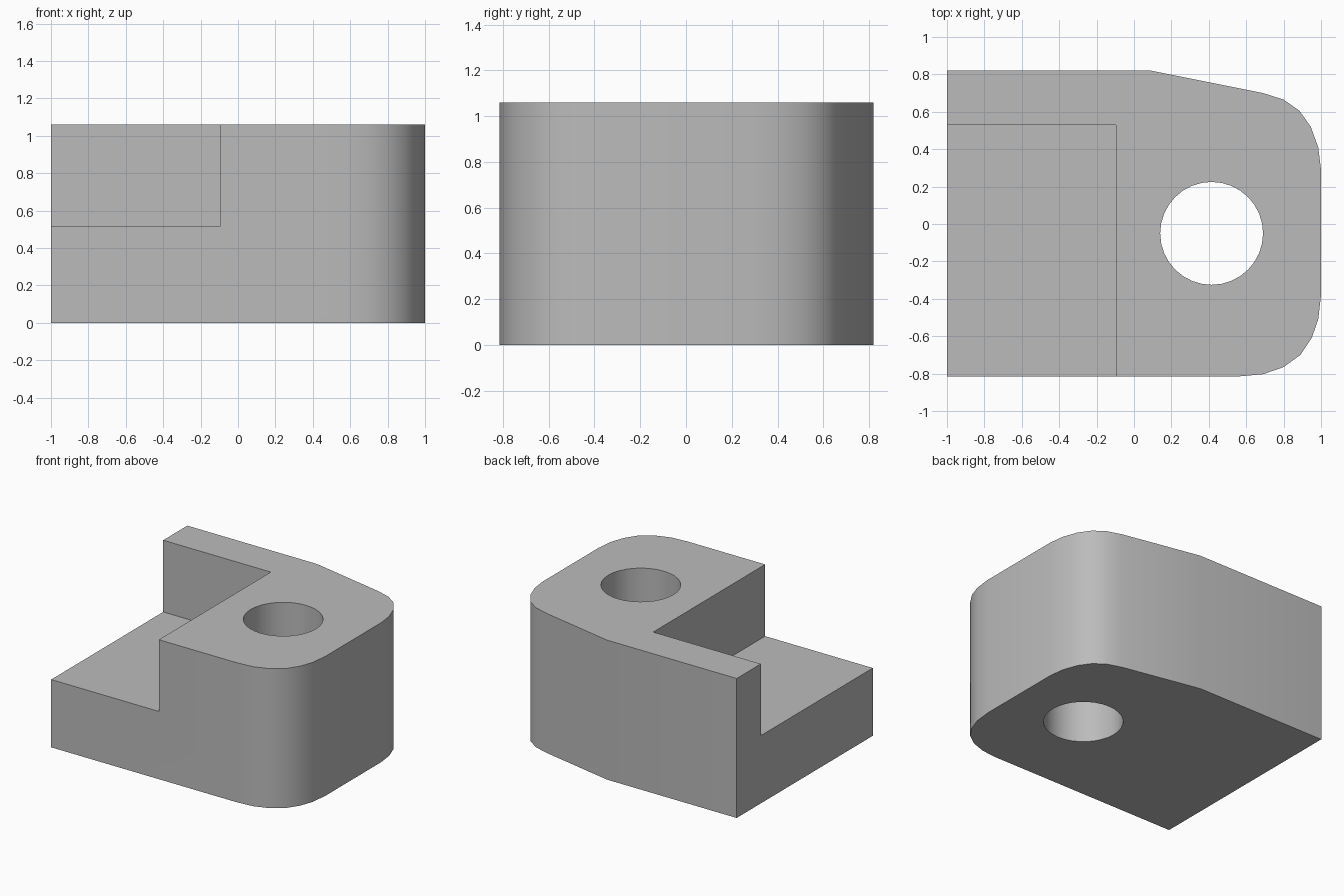
import bpy, bmesh, math

cube = bpy.data.objects.get("Cube")
if cube:
    bpy.data.objects.remove(cube, do_unlink=True)

HEIGHT = 1.06

grey = bpy.data.materials.new("plain grey")
grey.use_nodes = True
colour = (0.5, 0.5, 0.5, 1)
grey.diffuse_color = colour
grey.node_tree.nodes["Principled BSDF"].inputs["Base Color"].default_value = colour


def prism(name, outline, bottom, top):
    """Extrude a counter-clockwise outline between two heights."""
    bm = bmesh.new()
    base = bm.faces.new([bm.verts.new((x, y, bottom)) for x, y in outline])
    new = bmesh.ops.extrude_face_region(bm, geom=[base], use_keep_orig=True)["geom"]
    for v in new:
        if isinstance(v, bmesh.types.BMVert):
            v.co.z = top
    bmesh.ops.recalc_face_normals(bm, faces=bm.faces)
    mesh = bpy.data.meshes.new(name)
    bm.to_mesh(mesh)
    bm.free()
    mesh.materials.append(grey)
    obj = bpy.data.objects.new(name, mesh)
    bpy.context.collection.objects.link(obj)
    return obj


def cut(target, cutter):
    """Subtract the cutter from the target and discard it."""
    cutter.hide_render = True
    mod = target.modifiers.new("cut", "BOOLEAN")
    mod.operation = "DIFFERENCE"
    mod.solver = "EXACT"
    mod.object = cutter
    bpy.context.view_layer.objects.active = target
    bpy.ops.object.modifier_apply(modifier=mod.name)
    bpy.data.objects.remove(cutter, do_unlink=True)


# Block with two rounded corners and a tapered back edge
front_corner = [(0.56, -0.815), (0.69, -0.803), (0.80, -0.765), (0.89, -0.70),
                (0.95, -0.61), (0.985, -0.51), (1, -0.38)]
back_corner = [(1, 0.29), (0.985, 0.41), (0.945, 0.52), (0.885, 0.605),
               (0.80, 0.665), (0.69, 0.70)]
outline = [(-1, -0.815)] + front_corner + back_corner + [(0.09, 0.82), (-1, 0.82)]
block = prism("block", outline, 0, HEIGHT)

# Rectangular step, leaving a floor and a thin back wall
cut(block, prism("step_cutter", [(-1.2, -1), (-0.095, -1), (-0.095, 0.53), (-1.2, 0.53)],
                 0.515, HEIGHT + 0.2))

# Vertical through hole
hole = [(0.415 + 0.275 * math.cos(a), -0.05 + 0.275 * math.sin(a))
        for a in (math.tau * i / 32 for i in range(32))]
cut(block, prism("hole_cutter", hole, -0.2, HEIGHT + 0.2))

# Smooth curved walls, crisp edges
bpy.ops.object.select_all(action="DESELECT")
block.select_set(True)
bpy.context.view_layer.objects.active = block
bpy.ops.object.shade_smooth_by_angle(angle=math.radians(30))
